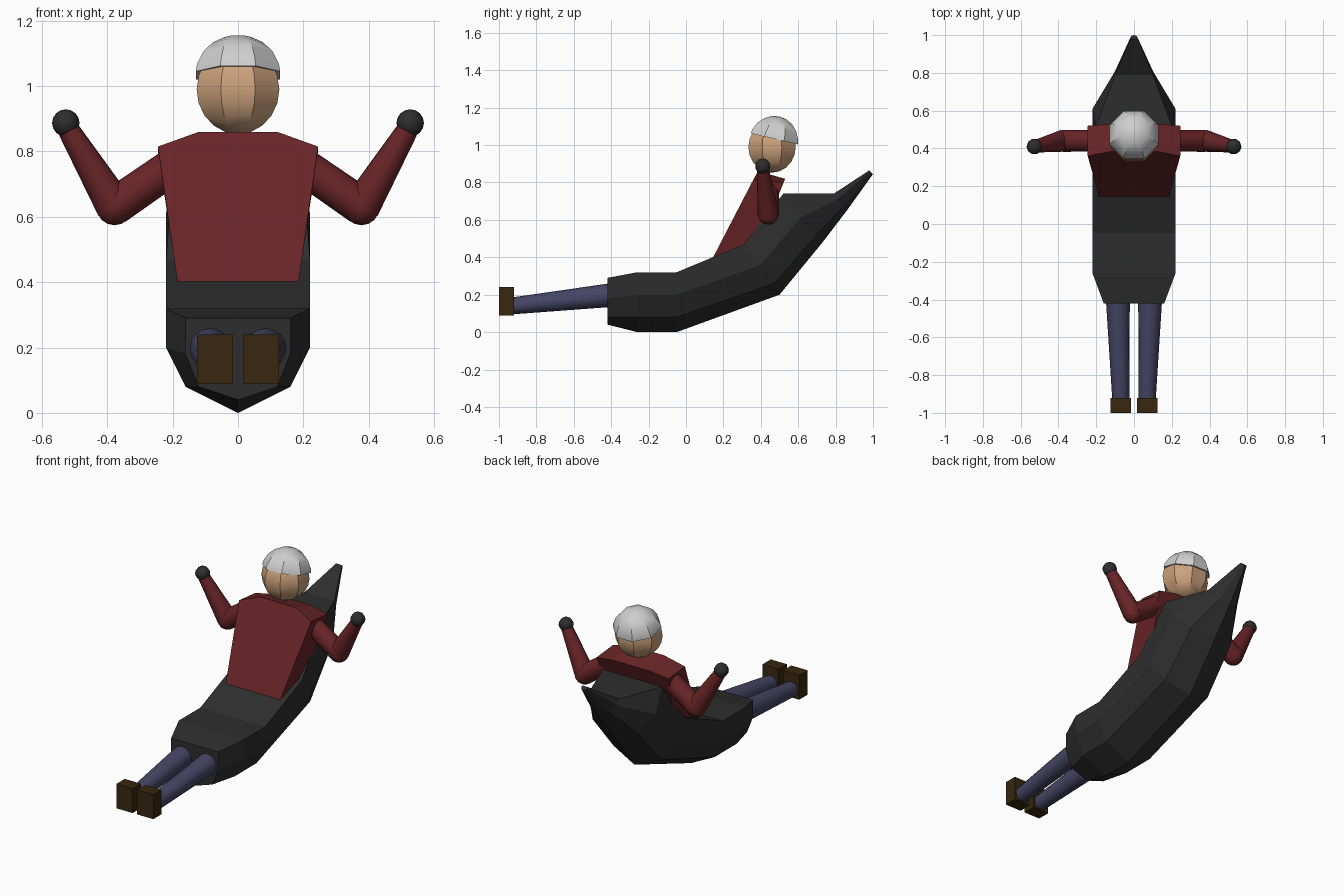
import bpy, bmesh, math
from mathutils import Vector, Matrix

cube = bpy.data.objects.get("Cube")
if cube:
    bpy.data.objects.remove(cube, do_unlink=True)


def material(name, rgb):
    m = bpy.data.materials.new(name)
    m.use_nodes = True
    m.diffuse_color = (*rgb, 1)
    bsdf = next(n for n in m.node_tree.nodes if n.type == "BSDF_PRINCIPLED")
    bsdf.inputs["Base Color"].default_value = (*rgb, 1)
    return m


CHARCOAL = material("charcoal", (0.027, 0.027, 0.027))
RED = material("dark red", (0.14, 0.018, 0.02))
SKIN = material("skin", (0.6, 0.36, 0.2))
WHITE = material("helmet white", (0.62, 0.62, 0.62))
DENIM = material("denim blue", (0.06, 0.06, 0.13))
BROWN = material("shoe brown", (0.04, 0.02, 0.005))


def finish(name, bm, mat, smooth=None):
    bmesh.ops.recalc_face_normals(bm, faces=bm.faces)
    mesh = bpy.data.meshes.new(name)
    bm.to_mesh(mesh)
    bm.free()
    mesh.materials.append(mat)
    ob = bpy.data.objects.new(name, mesh)
    bpy.context.collection.objects.link(ob)
    if smooth:
        bpy.ops.object.select_all(action="DESELECT")
        ob.select_set(True)
        bpy.context.view_layer.objects.active = ob
        bpy.ops.object.shade_smooth_by_angle(angle=math.radians(smooth))
    return ob


def loft(name, rings, mat, smooth=None):
    """Skin closed rings of equal length and cap both ends."""
    bm = bmesh.new()
    loops = [[bm.verts.new(p) for p in ring] for ring in rings]
    for a, b in zip(loops, loops[1:]):
        for i in range(len(a)):
            j = (i + 1) % len(a)
            bm.faces.new((a[i], a[j], b[j], b[i]))
    bm.faces.new(loops[0])
    bm.faces.new(loops[-1])
    return finish(name, bm, mat, smooth)


def tube(name, a, b, ra, rb, mat, sides=12):
    a, b = Vector(a), Vector(b)
    d = b - a
    bm = bmesh.new()
    bmesh.ops.create_cone(bm, cap_ends=True, segments=sides, radius1=ra, radius2=rb, depth=d.length)
    turn = d.to_track_quat("Z", "Y").to_matrix().to_4x4()
    bm.transform(Matrix.Translation((a + b) / 2) @ turn)
    return finish(name, bm, mat, 40)


def ball(name, centre, size, mat, segs=8, rings=8, tilt=0, cut=None, smooth=None):
    bm = bmesh.new()
    bmesh.ops.create_uvsphere(bm, u_segments=segs, v_segments=rings, radius=1)
    bm.transform(Matrix.Rotation(math.pi / segs, 4, "Z"))
    if cut is not None:
        bmesh.ops.bisect_plane(bm, geom=bm.verts[:] + bm.edges[:] + bm.faces[:],
                               plane_co=(0, 0, cut), plane_no=(0, 0, -1), clear_outer=True)
        bmesh.ops.holes_fill(bm, edges=[e for e in bm.edges if e.is_boundary])
    bm.transform(Matrix.Translation(centre) @ Matrix.Rotation(tilt, 4, "X") @ Matrix.Diagonal((*size, 1)))
    return finish(name, bm, mat, smooth)


# Hull: each section lists (half width, y, z) for rim, side, chine, keel
sections = [
    [(.16, -.42, .29), (.16, -.42, .18), (.12, -.42, .08), (0, -.42, .04)],
    [(.22, -.26, .32), (.22, -.26, .20), (.16, -.26, .08), (0, -.26, 0)],
    [(.22, -.05, .32), (.22, -.05, .20), (.16, -.05, .08), (0, -.05, 0)],
    [(.22, .31, .47), (.22, .40, .36), (.16, .47, .26), (0, .50, .20)],
    [(.20, .52, .74), (.22, .61, .61), (.15, .69, .51), (0, .73, .48)],
    [(.10, .79, .74), (.10, .81, .71), (.06, .84, .67), (0, .86, .65)],
    [(.02, .98, .865), (.02, .985, .86), (.014, .995, .85), (0, 1, .845)],
]
loft("sled_hull", [s + [(-x, y, z) for x, y, z in reversed(s[:-1])] for s in sections], CHARCOAL)

# Torso: reclined slab with sloping shoulders, front and back outline
front = [(.185, .145, .40), (.245, .36, .815), (.12, .385, .86)]
back = [(.185, .36, .40), (.245, .52, .80), (.12, .53, .82)]
loft("torso", [s + [(-x, y, z) for x, y, z in reversed(s)] for s in (front, back)], RED)

# Head and helmet
ball("head", (0, .46, .99), (.137, .137, .137), SKIN, rings=10, smooth=25)
ball("helmet", (0, .467, 1.012), (.143, .143, .145), WHITE, rings=10, tilt=math.radians(-13), cut=.15, smooth=25)

# Limbs on both sides
for side, s in (("left", 1), ("right", -1)):
    elbow = (s * .378, .44, .632)
    tube(side + "_upper_arm", (s * .20, .44, .755), elbow, .056, .058, RED)
    ball(side + "_elbow", elbow, (.058, .058, .058), RED, 12, 8, smooth=60)
    tube(side + "_forearm", elbow, (s * .518, .412, .865), .058, .034, RED)
    ball(side + "_glove", (s * .527, .41, .887), (.042, .042, .042), CHARCOAL, 10, 8, smooth=40)
    tube(side + "_leg", (s * .086, -.38, .20), (s * .07, -.93, .14), .064, .045, DENIM, 16)
    bm = bmesh.new()
    bmesh.ops.create_cube(bm, size=1)
    bm.transform(Matrix.Translation((s * .07, -.96, .165)) @ Matrix.Diagonal((.11, .08, .15, 1)))
    finish(side + "_shoe", bm, BROWN)
